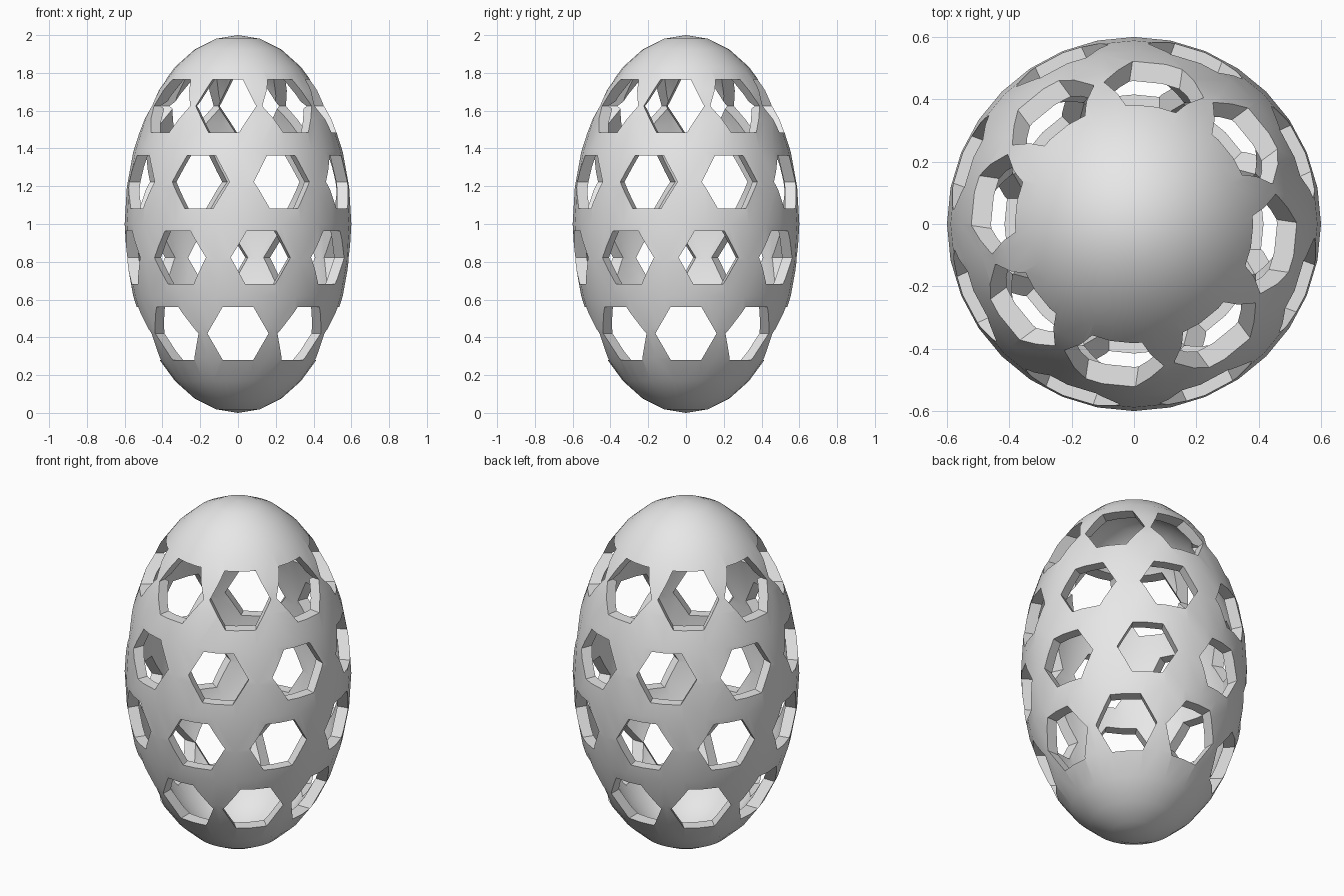
import bpy, bmesh
from math import cos, sin, pi, radians
from mathutils import Matrix, Vector

if "Cube" in bpy.data.objects:
    bpy.data.objects.remove(bpy.data.objects["Cube"], do_unlink=True)

WALL = 0.06
HOLE_RADIUS = 0.162
ROWS = 4
FIRST_ROW_Z, ROW_STEP = 0.421, 0.401
TWIST = radians(12.2)      # each row turns a little further
DIRECTIONS = 4             # each prism cuts two opposite holes

grey = bpy.data.materials.new("light grey")
grey.use_nodes = True
grey.diffuse_color = (0.8, 0.8, 0.8, 1)
grey.node_tree.nodes["Principled BSDF"].inputs["Base Color"].default_value = (0.8, 0.8, 0.8, 1)


def add_prism(bm, angle, z):
    """Horizontal hexagonal prism through the axis, flat side up."""
    turn = Matrix.Rotation(angle, 3, 'Z')
    ends = []
    for y in (-0.8, 0.8):
        ends.append([bm.verts.new(turn @ Vector((HOLE_RADIUS * cos(i * pi / 3), y,
                                                 z + HOLE_RADIUS * sin(i * pi / 3))))
                     for i in range(6)])
    near, far = ends
    bm.faces.new(near)
    bm.faces.new(far[::-1])
    for i in range(6):
        j = (i + 1) % 6
        bm.faces.new((near[j], near[i], far[i], far[j]))


def make_cutter(k):
    """One column of prisms, one for each row."""
    bm = bmesh.new()
    for row in range(ROWS):
        add_prism(bm, row * TWIST + k * pi / DIRECTIONS, FIRST_ROW_Z + row * ROW_STEP)
    bmesh.ops.recalc_face_normals(bm, faces=bm.faces)
    mesh = bpy.data.meshes.new("hole_cutter")
    bm.to_mesh(mesh)
    bm.free()
    cutter = bpy.data.objects.new("hole_cutter", mesh)
    cutter.hide_render = True
    mesh.materials.append(grey)
    bpy.context.collection.objects.link(cutter)
    return cutter


# Egg-shaped hollow shell
bpy.ops.mesh.primitive_uv_sphere_add(segments=32, ring_count=16, radius=1, location=(0, 0, 1))
shell = bpy.context.object
shell.name = "egg_shell"
shell.scale = (0.6, 0.6, 1)
bpy.ops.object.transform_apply(location=True, rotation=False, scale=True)
shell.data.materials.append(grey)

solid = shell.modifiers.new("wall", 'SOLIDIFY')
solid.thickness = WALL
solid.offset = -1
solid.use_even_offset = True
bpy.ops.object.modifier_apply(modifier=solid.name)

# Rows of hexagonal holes
for k in range(DIRECTIONS):
    cutter = make_cutter(k)
    cut = shell.modifiers.new("holes", 'BOOLEAN')
    cut.operation = 'DIFFERENCE'
    cut.solver = 'EXACT'
    cut.object = cutter
    bpy.context.view_layer.objects.active = shell
    bpy.ops.object.modifier_apply(modifier=cut.name)
    bpy.data.objects.remove(cutter, do_unlink=True)

# Smooth surface with crisp hole edges
bpy.ops.object.select_all(action='DESELECT')
shell.select_set(True)
bpy.context.view_layer.objects.active = shell
bpy.ops.object.shade_smooth_by_angle(angle=radians(30))
